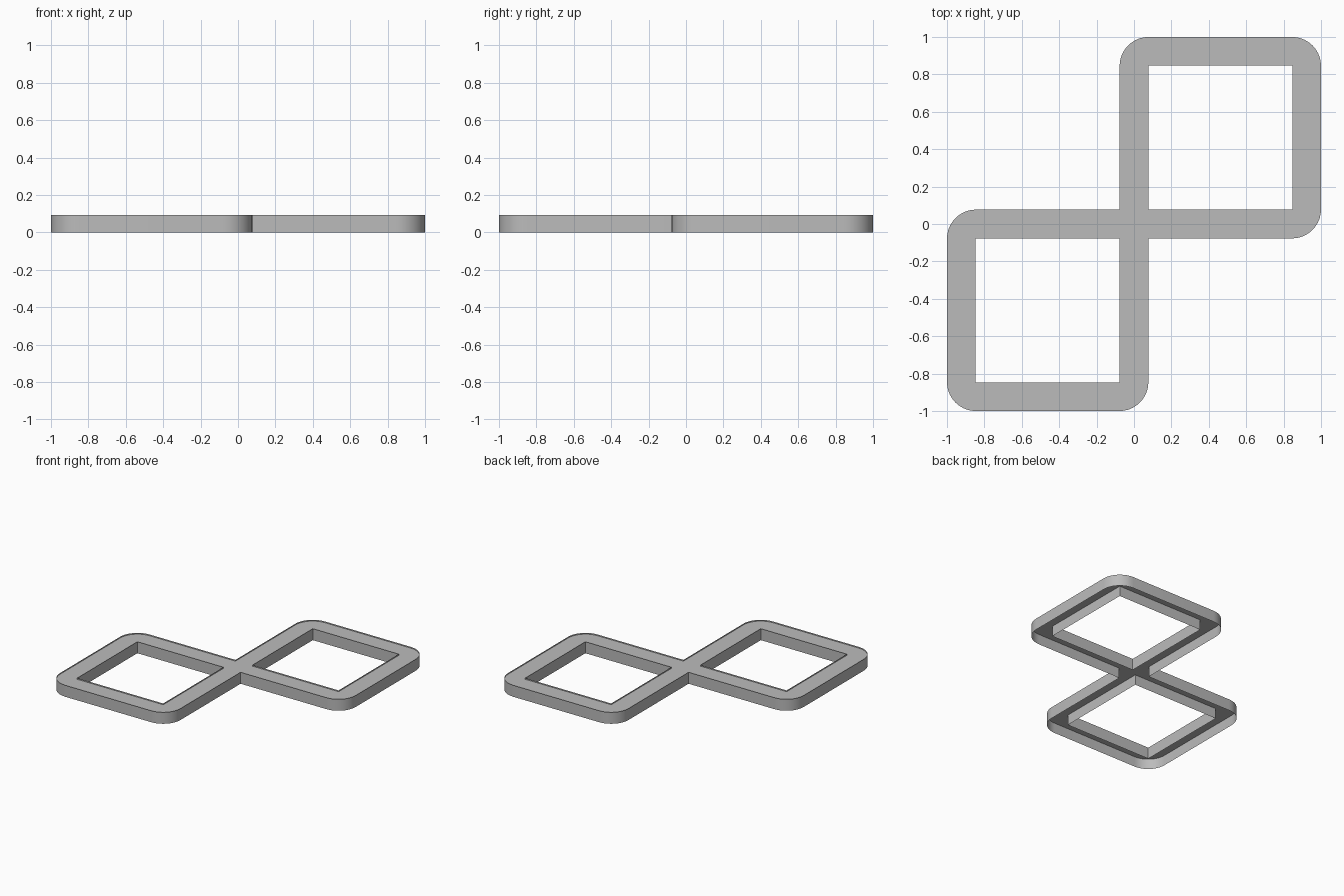
import bpy, bmesh, math
from mathutils import Vector

cube = bpy.data.objects.get("Cube")
if cube:
    bpy.data.objects.remove(cube)

HALF = 0.077      # half the frame width
HOLE = 0.847      # far edge of each opening
RADIUS = 0.155    # outer corner rounding
HEIGHT = 0.093    # wall height
ROOF = 0.083      # top sheet, slightly below the wall rim
STEPS = 10

grey = bpy.data.materials.new("mid grey")
grey.use_nodes = True
colour = (0.5, 0.5, 0.5, 1)
grey.diffuse_color = colour
grey.node_tree.nodes["Principled BSDF"].inputs["Base Color"].default_value = colour


def rounded(x, y, sx, sy, start):
    """Arc around the corner (x, y), bulging towards (sx, sy)."""
    cx, cy = x - sx * RADIUS, y - sy * RADIUS
    angles = [start + math.pi / 2 * i / STEPS for i in range(STEPS + 1)]
    return [Vector((cx + RADIUS * math.cos(a), cy + RADIUS * math.sin(a))) for a in angles]


def finish(name, bm):
    mesh = bpy.data.meshes.new(name)
    bm.to_mesh(mesh)
    bm.free()
    mesh.materials.append(grey)
    obj = bpy.data.objects.new(name, mesh)
    bpy.context.collection.objects.link(obj)
    bpy.ops.object.select_all(action='DESELECT')
    obj.select_set(True)
    bpy.context.view_layer.objects.active = obj
    return obj


def wall(name, loop):
    """Thin upright wall along a closed outline."""
    bm = bmesh.new()
    low = [bm.verts.new((p.x, p.y, 0)) for p in loop]
    high = [bm.verts.new((p.x, p.y, HEIGHT)) for p in loop]
    for i in range(len(loop)):
        j = (i + 1) % len(loop)
        bm.faces.new((low[i], low[j], high[j], high[i]))
    finish(name, bm)
    bpy.ops.object.shade_smooth_by_angle(angle=math.radians(35))


# Outline of one square, repeated by a half turn for the other
half = [Vector((HALF, -HALF))]
half += rounded(1, -HALF, 1, -1, -math.pi / 2)
half += rounded(1, 1, 1, 1, 0)
half += rounded(-HALF, 1, -1, 1, math.pi / 2)
outline = half + [-p for p in half]

# Square openings, wound the other way so their walls face inwards
opening = [Vector(p) for p in ((HALF, HALF), (HALF, HOLE), (HOLE, HOLE), (HOLE, HALF))]
loops = {"outer_wall": outline,
         "back_opening_wall": opening,
         "front_opening_wall": [-p for p in opening]}
for name, loop in loops.items():
    wall(name, loop)

# Flat top sheet with the two openings
bm = bmesh.new()
for loop in loops.values():
    verts = [bm.verts.new((p.x, p.y, ROOF)) for p in loop]
    for i, v in enumerate(verts):
        bm.edges.new((v, verts[(i + 1) % len(verts)]))
bmesh.ops.triangle_fill(bm, edges=bm.edges[:], use_beauty=True, normal=(0, 0, 1))
for f in bm.faces:
    f.normal_update()
    if f.normal.z < 0:
        f.normal_flip()
finish("top_sheet", bm)
